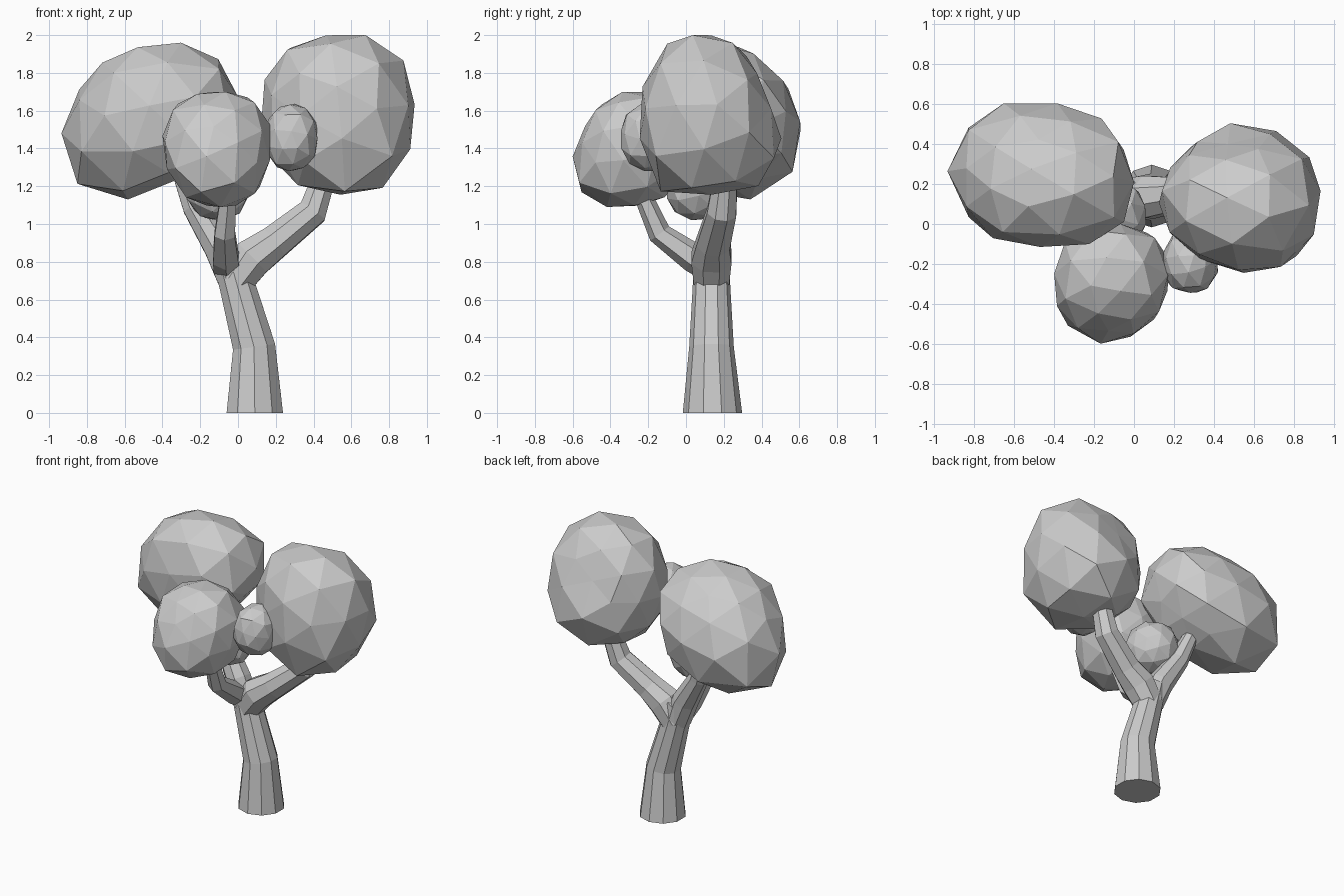
import bpy, bmesh, random
from math import cos, sin, pi
from mathutils import Vector, Euler

if "Cube" in bpy.data.objects:
    bpy.data.objects.remove(bpy.data.objects["Cube"])

grey = bpy.data.materials.new("light_grey")
grey.use_nodes = True
grey.diffuse_color = (0.6, 0.6, 0.6, 1)
grey.node_tree.nodes["Principled BSDF"].inputs["Base Color"].default_value = (0.6, 0.6, 0.6, 1)


def finish(name, bm):
    bmesh.ops.recalc_face_normals(bm, faces=bm.faces)
    mesh = bpy.data.meshes.new(name)
    bm.to_mesh(mesh)
    bm.free()
    mesh.materials.append(grey)
    obj = bpy.data.objects.new(name, mesh)
    bpy.context.collection.objects.link(obj)
    return obj


def limb(name, path, sides):
    """Faceted tube through (x, y, z, radius) points, with capped ends."""
    bm = bmesh.new()
    pts = [Vector(p[:3]) for p in path]
    rings = []
    for i, p in enumerate(pts):
        along = (pts[min(i + 1, len(pts) - 1)] - pts[max(i - 1, 0)]).normalized()
        if p.z == 0:
            along = Vector((0, 0, 1))
        turn = Vector((0, 0, 1)).rotation_difference(along)
        ring = []
        for k in range(sides):
            a = 2 * pi * (k + 0.5) / sides
            ring.append(bm.verts.new(p + turn @ Vector((cos(a), sin(a), 0)) * path[i][3]))
        rings.append(ring)
    for low, high in zip(rings, rings[1:]):
        for k in range(sides):
            n = (k + 1) % sides
            bm.faces.new((low[k], low[n], high[n], high[k]))
    bm.faces.new(rings[0][::-1])
    bm.faces.new(rings[-1])
    return finish(name, bm)


def foliage(name, low, high, seed, bulges=()):
    """Faceted, slightly boxy clump from low to high, swollen or flattened along bulges."""
    rng = random.Random(seed)
    low, high = Vector(low), Vector(high)
    bm = bmesh.new()
    bmesh.ops.create_icosphere(bm, subdivisions=2, radius=1)
    tilt = Euler([rng.uniform(0, pi) for _ in range(3)]).to_matrix()
    power = 2.4
    for v in bm.verts:
        d = tilt @ v.co
        size = sum(abs(c) ** power for c in d) ** (-1 / power) + rng.uniform(-0.02, 0.02)
        for direction, amount in bulges:
            size += amount * max(0, d.dot(Vector(direction).normalized())) ** 4
        v.co = d * size
    # Fit the clump to its box
    for axis in range(3):
        a = min(v.co[axis] for v in bm.verts)
        b = max(v.co[axis] for v in bm.verts)
        for v in bm.verts:
            t = (v.co[axis] - a) / (b - a)
            v.co[axis] = low[axis] + t * (high[axis] - low[axis])
    return finish(name, bm)


# Trunk and three boughs
limb("trunk", [(.089, .14, 0, .157), (.085, .135, .35, .118),
               (.0, .135, .66, .1), (-.05, .135, .84, .092)], 10)
limb("left_bough", [(-.02, .135, .69, .1), (.075, .135, .82, .115), (.19, .145, .9, .096),
                    (.395, .19, 1.065, .084), (.46, .21, 1.26, .065)], 8)
limb("right_bough", [(-.03, .135, .72, .09), (-.1, .145, .88, .088),
                     (-.23, .18, 1.09, .068), (-.31, .22, 1.3, .05)], 8)
limb("front_bough", [(-.06, .13, .77, .08), (-.065, .04, .82, .078), (-.07, -.14, .95, .062),
                     (-.045, -.25, 1.2, .045)], 6)

# Leaf clumps
foliage("right_foliage", (-.935, -.115, 1.13), (.0, .605, 1.96), 4,
        [((-1, .1, -1), .27), ((-1, 1, -.7), .1), ((1, 0, -1), -.24), ((-1, 0, 1), -.09),
         ((0, 1, 1), -.2), ((0, 1, -.5), .08), ((1, -1, 0), .04)])
foliage("left_foliage", (.125, -.245, 1.155), (.935, .505, 2), 9,
        [((.3, -1, -1), .2), ((.2, 1, -.7), .16), ((0, 1, .6), -.24), ((0, -1, .8), .07),
         ((1, 0, .8), .1), ((1, -.3, -.5), .08), ((-1, 1, 0), -.14), ((-.7, -1, 0), -.13)])
foliage("front_foliage", (-.4, -.6, 1.09), (.17, .0, 1.7), 3,
        [((-.1, -1, -.8), .14), ((0, -1, 1), -.14), ((1, -1, 0), -.07), ((1, .6, .4), .06),
         ((-1, 0, -1), -.1)])
foliage("small_left_foliage", (.145, -.345, 1.28), (.42, -.03, 1.635), 5)
foliage("small_inner_foliage", (-.27, -.105, 1.02), (.06, .23, 1.36), 7,
        [((1, 1, -.6), -.12), ((1, -1, 0), .08)])
